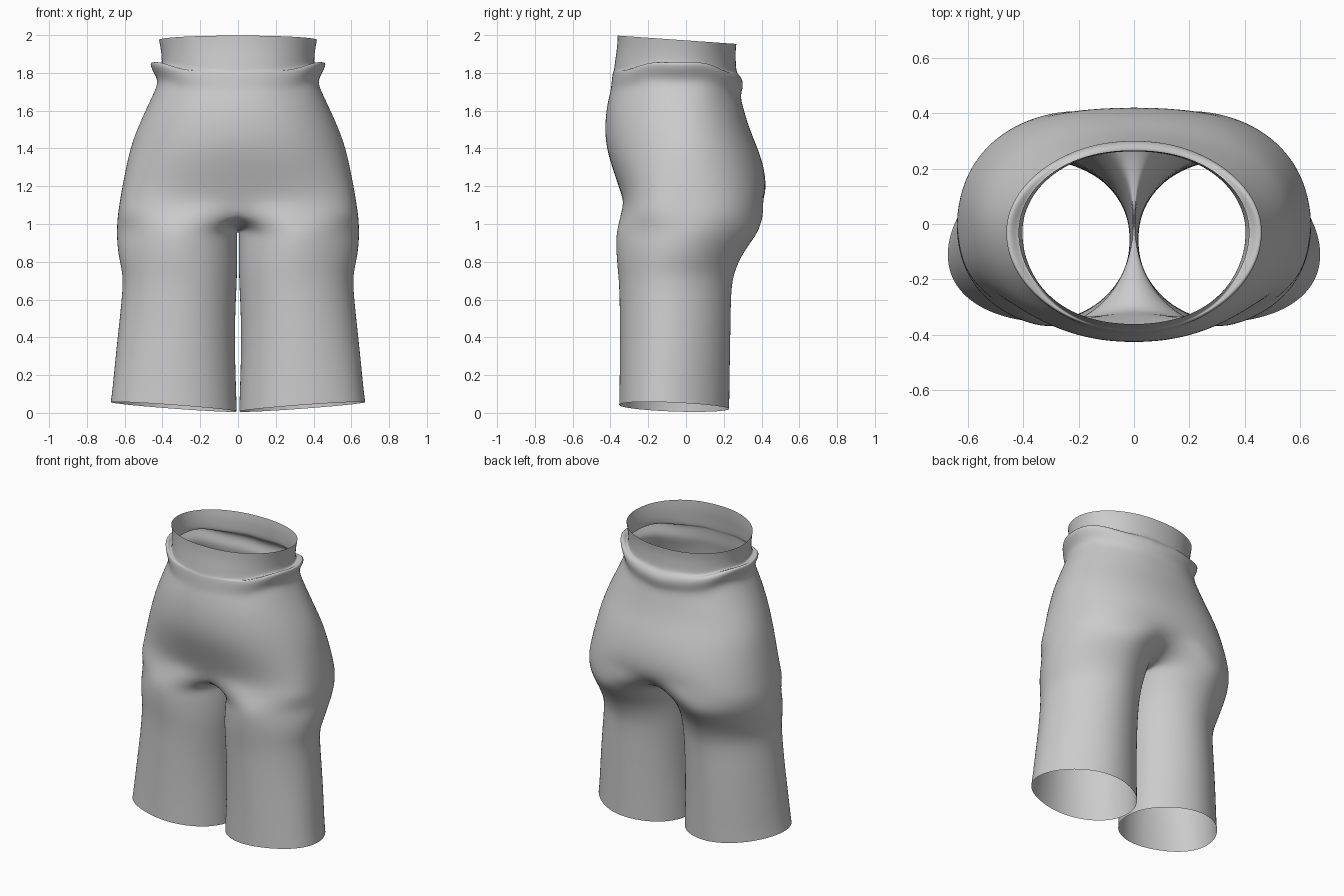
import bpy, bmesh
from math import sin, cos, pi, radians, copysign

if "Cube" in bpy.data.objects:
    bpy.data.objects.remove(bpy.data.objects["Cube"])

OUT, INN = 16, 8          # segments on the outer arc and on the inner-leg arc


def torso_arc(z, a, yf, yb, yc=-0.03, fold=0.0, sag=0.0, tilt=0.0,
              dip=0.0, front_dip=0.0, p=0.92, qf=1.0, qb=1.0):
    """Half ring from front centre, round the side, to back centre."""
    pts = []
    for i in range(OUT + 1):
        t = pi * i / OUT
        s, c = max(sin(t), 0), cos(t)
        cq = copysign(abs(c) ** (qf if c > 0 else qb), c)
        side = s * s
        x = a * s ** p * 1.005 + fold * side
        y = yc + cq * (yf - yc if c > 0 else yc - yb) * 1.012
        y += front_dip * max(c, 0) ** 12 - dip * max(-c, 0) ** 12
        droop = sag * (1 - side) * (1.3 if c < 0 else 1)
        pts.append((x if 0 < i < OUT else 0.0, y,
                    z - droop + tilt * y + 0.007 * sin(7 * t) * (sag > 0)))
    return pts


def leg_ring(z, inner, outer, yf, yb, hem=False, taper=0.05, shift=0.03):
    """Full leg ring, starting at the inner front; taper narrows the outer side."""
    cx, rx = (inner + outer) / 2, (outer - inner) / 2 * 1.01
    cy, ry = (yf + yb) / 2, (yb - yf) / 2 * 1.01
    pts = []
    for i in range(OUT + INN):
        f = radians(-120 + 15 * i)
        cf, sf = cos(f), sin(f)
        x = max(cx + rx * cf, inner)
        y = cy + ry * sf * (1 - taper * max(cf, 0)) - shift * max(cf, 0) ** 2
        pts.append((x, y, z + (0.025 * cf - 0.01 * sf if hem else 0)))
    return pts


# Torso: waistband, rolled fold under it, belly, hips and seat
torso = [
    torso_arc(1.972, 0.418, -0.36, 0.265, tilt=-0.07),
    torso_arc(1.92, 0.408, -0.362, 0.26, tilt=-0.05),
    torso_arc(1.86, 0.402, -0.372, 0.262, tilt=-0.03),
    torso_arc(1.825, 0.398, -0.38, 0.265, fold=0.01, sag=0.02),
    torso_arc(1.868, 0.405, -0.384, 0.282, fold=0.045, sag=0.065),
    torso_arc(1.855, 0.415, -0.388, 0.298, fold=0.055, sag=0.075),
    torso_arc(1.81, 0.415, -0.392, 0.300, fold=0.033, sag=0.065),
    torso_arc(1.76, 0.420, -0.396, 0.290, sag=0.055),
    torso_arc(1.70, 0.445, -0.405, 0.288, sag=0.03),
    torso_arc(1.60, 0.490, -0.42, 0.305, yc=-0.02),
    torso_arc(1.50, 0.535, -0.427, 0.335, yc=-0.01),
    torso_arc(1.40, 0.570, -0.418, 0.378, yc=0.0, p=0.9, qf=0.97),
    torso_arc(1.30, 0.592, -0.388, 0.410, yc=0.0, p=0.86, qf=0.86, qb=0.97),
    torso_arc(1.20, 0.612, -0.353, 0.430, yc=0.0, dip=0.008, p=0.83, qf=0.74, qb=0.94),
    torso_arc(1.12, 0.625, -0.342, 0.436, yc=0.0, dip=0.03, front_dip=0.015,
              p=0.80, qf=0.68, qb=0.90),
]

# Crotch ring: outer arc of a leg pulled to the centre line, plus a dipping seam
crotch = torso_arc(1.05, 0.636, -0.354, 0.425, yc=0.0, p=0.76, qf=0.68, qb=0.86)
crotch[0], crotch[-1] = (0, -0.30, 1.07), (0, 0.34, 1.07)
for j in range(1, INN):
    u = j / INN
    crotch.append((0, 0.34 - 0.64 * u, 1.07 - 0.12 * sin(pi * u) ** 0.8))

# Legs: thigh, slight pinch at the knee, flared open hem
legs = [
    leg_ring(0.97, 0.002, 0.642, -0.368, 0.392, taper=0.15, shift=0.01),
    leg_ring(0.90, 0.002, 0.640, -0.372, 0.342, taper=0.13, shift=0.015),
    leg_ring(0.82, 0.002, 0.630, -0.368, 0.288, taper=0.10, shift=0.02),
    leg_ring(0.74, 0.003, 0.611, -0.360, 0.256, taper=0.07),
    leg_ring(0.66, 0.006, 0.610, -0.353, 0.240),
    leg_ring(0.50, 0.014, 0.626, -0.350, 0.237),
    leg_ring(0.30, 0.014, 0.648, -0.350, 0.234, shift=0.04),
    leg_ring(0.13, 0.008, 0.664, -0.352, 0.231, shift=0.05),
    leg_ring(0.032, 0.004, 0.674, -0.354, 0.230, hem=True, shift=0.05),
]

bm = bmesh.new()


def add(ring):
    return [bm.verts.new(p) for p in ring]


def bridge(top, low, n, closed):
    for i in range(n):
        j = (i + 1) % len(low) if closed else i + 1
        bm.faces.new((top[i], low[i], low[j], top[j]))


rows = [add(r) for r in torso]
split = add(crotch)
for a, b in zip(rows, rows[1:] + [split]):
    bridge(a, b, OUT, False)
leg_rows = [split] + [add(r) for r in legs]
for a, b in zip(leg_rows, leg_rows[1:]):
    bridge(a, b, OUT + INN, True)

bmesh.ops.recalc_face_normals(bm, faces=bm.faces)
mesh = bpy.data.meshes.new("trousers")
bm.to_mesh(mesh)
bm.free()
mesh.shade_smooth()
trousers = bpy.data.objects.new("trousers", mesh)
bpy.context.collection.objects.link(trousers)

# Mirror to the other leg, then smooth the cloth
mirror = trousers.modifiers.new("other_side", 'MIRROR')
mirror.use_clip = True
mirror.merge_threshold = 0.001
smooth = trousers.modifiers.new("smooth_cloth", 'SUBSURF')
smooth.levels = smooth.render_levels = 2
